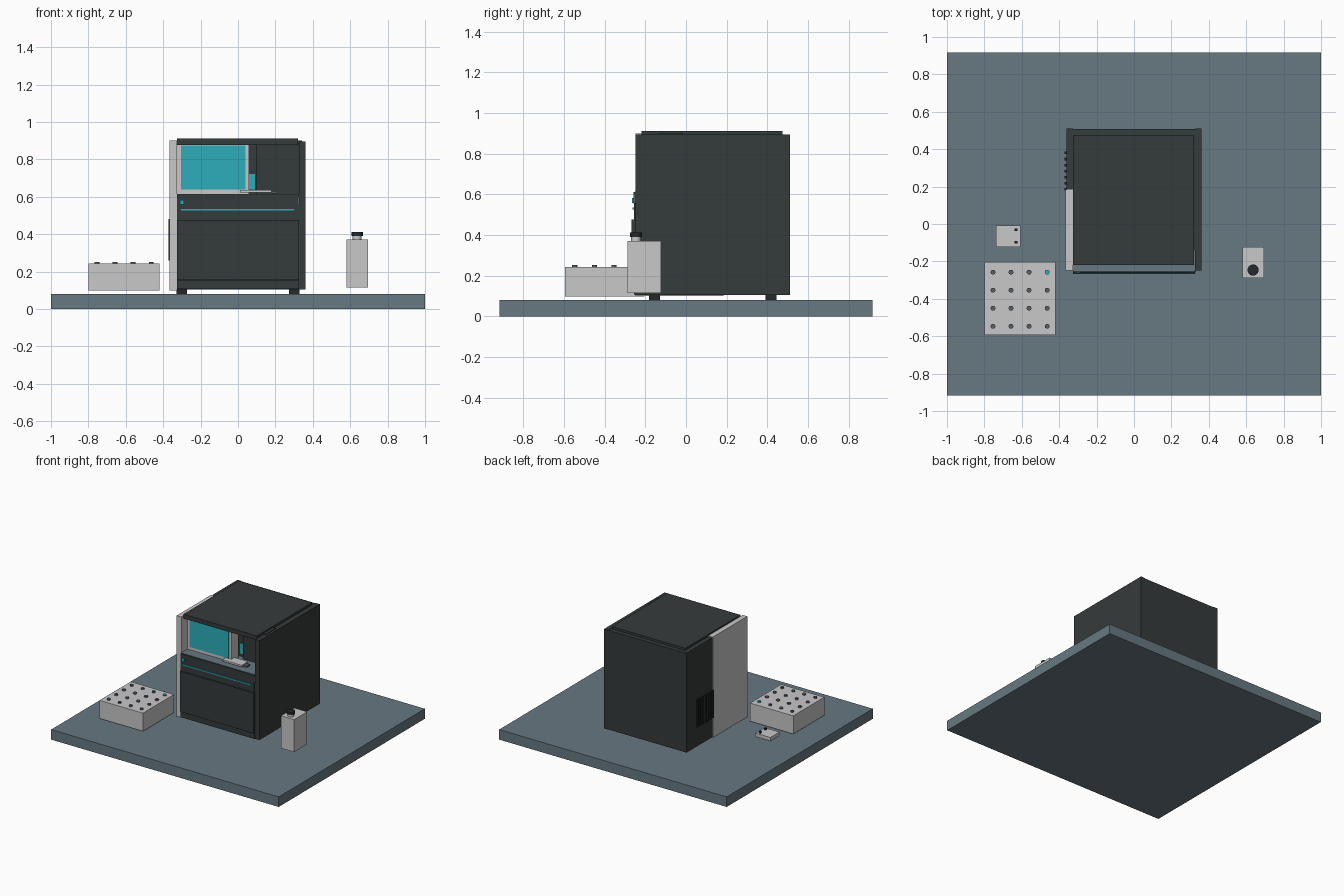
import bpy, bmesh


def mat(name, r, g, b):
    m = bpy.data.materials.new(name)
    m.diffuse_color = (r, g, b, 1)
    return m


SLATE = mat("slate", 0.136, 0.188, 0.223)
DARK = mat("charcoal", 0.036, 0.043, 0.043)
BLACK = mat("near_black", 0.018, 0.022, 0.024)
LIGHT = mat("light_grey", 0.58, 0.58, 0.59)
TEAL = mat("teal", 0.025, 0.42, 0.50)
GREY = mat("cap_grey", 0.10, 0.12, 0.13)


def finish(bm, name, m):
    me = bpy.data.meshes.new(name)
    bm.to_mesh(me)
    bm.free()
    me.materials.append(m)
    ob = bpy.data.objects.new(name, me)
    bpy.context.collection.objects.link(ob)
    return ob


def box(name, x, y, z, m):
    """Box from (min, max) ranges on each axis."""
    bm = bmesh.new()
    bmesh.ops.create_cube(bm, size=1)
    for v in bm.verts:
        v.co = [(a + b) / 2 + c * (b - a) for (a, b), c in zip((x, y, z), v.co)]
    return finish(bm, name, m)


def cyl(name, x, y, z, r, m, n=20):
    bm = bmesh.new()
    bmesh.ops.create_cone(bm, cap_ends=True, segments=n, radius1=r, radius2=r, depth=z[1] - z[0])
    bmesh.ops.translate(bm, verts=bm.verts, vec=(x, y, sum(z) / 2))
    for f in bm.faces:
        f.smooth = len(f.verts) == 4
    for e in bm.edges:
        e.smooth = all(len(f.verts) == 4 for f in e.link_faces)
    return finish(bm, name, m)


# bench
box("bench_top", (-1, 1), (-0.917, 0.917), (0, 0.08), SLATE)

# cabinet shell
box("lower_cabinet", (-0.325, 0.325), (-0.248, 0.509), (0.105, 0.605), DARK)
box("upper_cabinet", (-0.325, 0.325), (-0.05, 0.509), (0.605, 0.893), DARK)
box("right_wall", (0.325, 0.362), (-0.248, 0.511), (0.105, 0.895), DARK)
box("left_rear_wall", (-0.362, -0.325), (0.185, 0.511), (0.105, 0.895), DARK)
box("left_side_panel", (-0.365, -0.325), (-0.248, 0.185), (0.1, 0.9), LIGHT)
box("lid", (-0.325, 0.32), (-0.22, 0.474), (0.877, 0.911), DARK)
box("lid_right_trim", (0.32, 0.343), (-0.14, -0.015), (0.885, 0.9), DARK)

# feet
for fx in (-0.302, 0.302):
    for fy in (-0.155, 0.418):
        box("foot", (fx - 0.028, fx + 0.028), (fy - 0.028, fy + 0.028), (0.08, 0.106), BLACK)

# front drawer, control strip and ledge
box("lower_door", (-0.325, 0.325), (-0.267, -0.248), (0.155, 0.476), DARK)
box("kick_plate", (-0.325, 0.325), (-0.257, -0.248), (0.107, 0.152), DARK)
box("control_panel", (-0.325, 0.32), (-0.256, -0.248), (0.476, 0.6), DARK)
box("ledge", (-0.325, 0.325), (-0.25, -0.05), (0.6, 0.615), SLATE)
box("ledge_lip", (-0.325, 0.325), (-0.258, -0.25), (0.6, 0.613), DARK)
box("status_line", (-0.305, 0.3), (-0.263, -0.256), (0.527, 0.535), TEAL)
box("power_button", (-0.31, -0.288), (-0.265, -0.256), (0.558, 0.582), TEAL)
box("door_latch", (0.322, 0.329), (-0.258, -0.248), (0.555, 0.6), GREY)

# display and sample bay
box("display_housing", (-0.325, 0.06), (-0.17, -0.08), (0.615, 0.877), LIGHT)
box("display_screen", (-0.305, 0.04), (-0.176, -0.17), (0.64, 0.874), TEAL)
box("bay_panel", (0.1, 0.325), (-0.08, -0.05), (0.615, 0.877), DARK)
box("bay_indicator", (0.06, 0.092), (-0.058, -0.05), (0.64, 0.722), TEAL)
box("sample_tray", (0.01, 0.18), (-0.21, -0.13), (0.622, 0.636), LIGHT)
box("tray_handle", (0.18, 0.21), (-0.19, -0.15), (0.617, 0.63), GREY)

# left vent slats
for i in range(7):
    vy = 0.185 + i * 0.0325
    box("vent_slat", (-0.372, -0.362), (vy - 0.007, vy + 0.007), (0.26, 0.48), BLACK)

# tube rack with a 4 x 4 grid of caps, one highlighted
box("tube_rack", (-0.8, -0.42), (-0.594, -0.204), (0.098, 0.242), LIGHT)
for i in range(4):
    for j in range(4):
        cyl("tube_cap", -0.754 + i * 0.0965, -0.547 + j * 0.0965, (0.24, 0.252), 0.013,
            TEAL if i == j == 3 else GREY, 14)

# small module with two pins
box("small_module", (-0.737, -0.607), (-0.123, -0.008), (0.1, 0.128), LIGHT)
for py in (-0.03, -0.097):
    box("module_pin", (-0.638, -0.624), (py - 0.007, py + 0.007), (0.128, 0.143), BLACK)

# reagent bottle
box("bottle_body", (0.58, 0.695), (-0.288, -0.124), (0.114, 0.372), LIGHT)
cyl("bottle_neck", 0.637, -0.246, (0.37, 0.392), 0.024, LIGHT)
cyl("bottle_cap", 0.637, -0.246, (0.39, 0.412), 0.03, BLACK)
